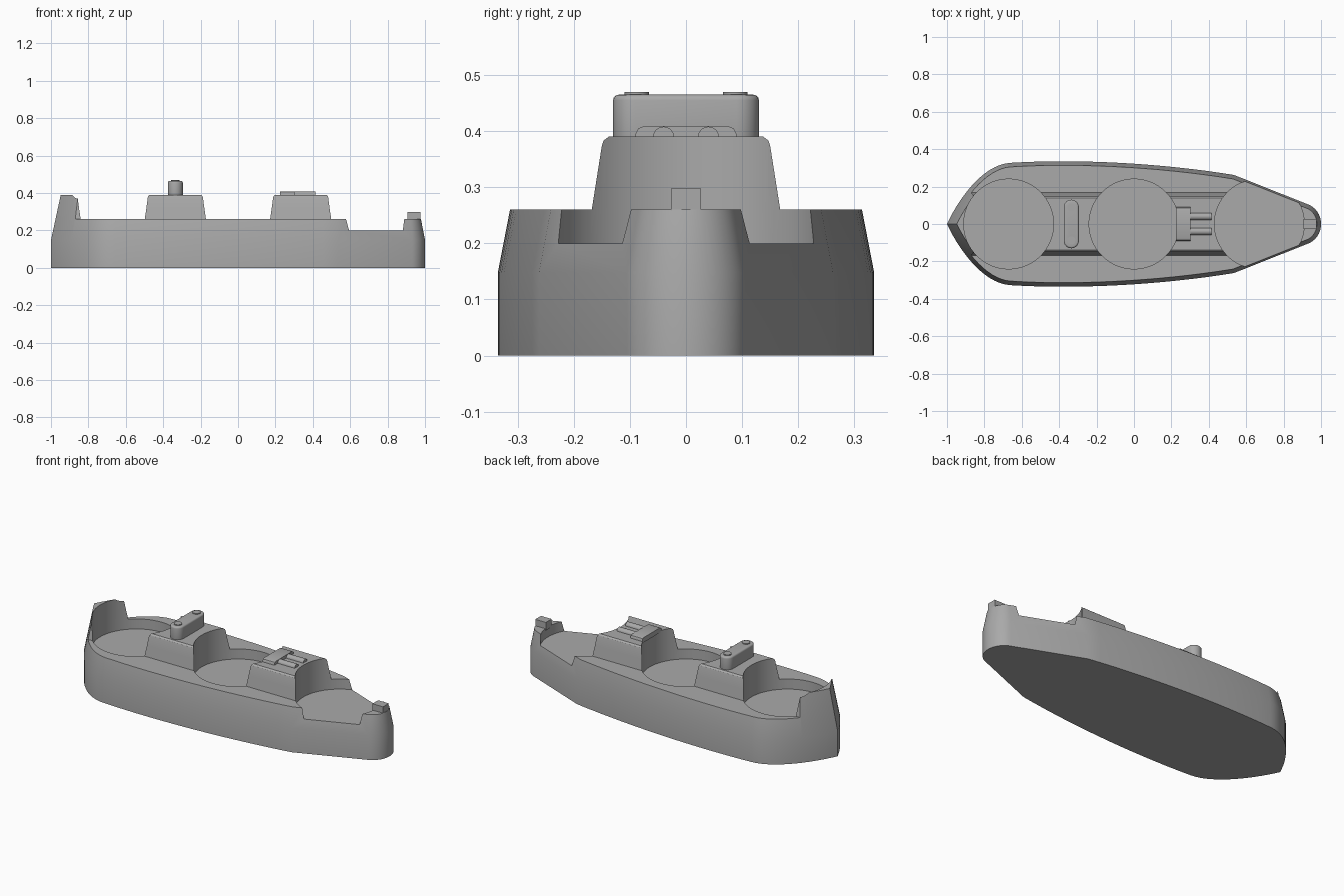
import bpy, bmesh, math
from mathutils import Vector
from mathutils.geometry import interpolate_bezier

cube = bpy.data.objects.get("Cube")
if cube:
    bpy.data.objects.remove(cube, do_unlink=True)

grey = bpy.data.materials.new("warship grey")
grey.use_nodes = True
colour = (0.4, 0.4, 0.4, 1)
grey.diffuse_color = colour
grey.node_tree.nodes["Principled BSDF"].inputs["Base Color"].default_value = colour


def make(name, bm):
    bmesh.ops.recalc_face_normals(bm, faces=bm.faces)
    mesh = bpy.data.meshes.new(name)
    bm.to_mesh(mesh)
    bm.free()
    mesh.materials.append(grey)
    ob = bpy.data.objects.new(name, mesh)
    bpy.context.collection.objects.link(ob)
    return ob


def loft(name, rings):
    """Closed solid through rings of equal point count."""
    bm = bmesh.new()
    loops = [[bm.verts.new(p) for p in ring] for ring in rings]
    for a, b in zip(loops, loops[1:]):
        for i in range(len(a)):
            j = (i + 1) % len(a)
            bm.faces.new((a[i], a[j], b[j], b[i]))
    bm.faces.new(loops[0])
    bm.faces.new(loops[-1])
    return make(name, bm)


def box(name, x0, x1, y0, y1, z0, z1):
    ring = [(x0, y0), (x1, y0), (x1, y1), (x0, y1)]
    return loft(name, [[(x, y, z) for x, y in ring] for z in (z0, z1)])


def cylinder(name, x, y, r, z0, z1, n=96):
    ring = [(x + r * math.cos(t * math.tau / n), y + r * math.sin(t * math.tau / n)) for t in range(n)]
    return loft(name, [[(a, b, z) for a, b in ring] for z in (z0, z1)])


def activate(ob):
    bpy.ops.object.select_all(action='DESELECT')
    ob.select_set(True)
    bpy.context.view_layer.objects.active = ob


def boolean(ob, cutter, operation):
    activate(ob)
    mod = ob.modifiers.new("cut", 'BOOLEAN')
    mod.operation, mod.object, mod.solver = operation, cutter, 'EXACT'
    bpy.ops.object.modifier_apply(modifier=mod.name)
    bpy.data.objects.remove(cutter, do_unlink=True)


def smooth(ob, degrees=28):
    activate(ob)
    bpy.ops.object.shade_smooth_by_angle(angle=math.radians(degrees))


def bevel(ob, width, segments=4):
    activate(ob)
    mod = ob.modifiers.new("round", 'BEVEL')
    mod.width, mod.segments, mod.limit_method = width, segments, 'ANGLE'
    mod.angle_limit = math.radians(40)
    bpy.ops.object.modifier_apply(modifier=mod.name)


def inset(ring, d):
    """Move a closed counter-clockwise outline inwards by d."""
    out = []
    for i, p in enumerate(ring):
        e0 = (p - ring[i - 1]).normalized()
        e1 = (ring[(i + 1) % len(ring)] - p).normalized()
        n0, n1 = Vector((-e0.y, e0.x)), Vector((-e1.y, e1.x))
        m = (n0 + n1).normalized()
        out.append(p + m * d / m.dot(n0))
    return out


# Hull outline: bow arc, long sides, curved stern
def curve(a, b, c, d, n):
    return interpolate_bezier(Vector(a), Vector(b), Vector(c), Vector(d), n)


half = curve((1, 0), (1, .05), (.97, .09), (.93, .105), 12)
half += curve((.535, .262), (.15, .325), (-.3, .35), (-.66, .327), 16)
half += curve((-.66, .327), (-.8, .32), (-.93, .15), (-1, 0), 16)[1:]
half = [Vector((p[0], p[1])) for p in half]
outline = half + [Vector((p.x, -p.y)) for p in half[-2:0:-1]]

# Hull solid with sides leaning in above the waterline band
levels = [(0, 0), (.148, 0), (.45, .0585)]
hull = loft("hull", [[(p.x, p.y, z) for p in inset(outline, d)] for z, d in levels])

# Deck height and raised central superstructure
side = [(.5, -.1), (.5, .26), (.168, .26), (.15, .374), (.147, .383), (.138, .39)]
profile = side + [(-y, z) for y, z in reversed(side)]
boolean(hull, loft("deck_cutter", [[(x, y, z) for y, z in profile] for x in (-1.2, 1.2)]), 'INTERSECT')
boolean(hull, box("bow_cutter", .67, 1.2, -.5, .5, .26, .6), 'DIFFERENCE')

# Three round wells
for x in (-.67, 0, .67):
    boolean(hull, cylinder("well_cutter", x, 0, .24, .2, .6), 'DIFFERENCE')
smooth(hull)

# Bridge: a rounded-end block with two discs on top
r, reach, n = .04, .09, 12
ends = []
for k, base in ((1, 0), (-1, math.pi)):
    for i in range(n + 1):
        t = base + math.pi * i / n
        ends.append((-.335 + r * math.cos(t), k * reach + r * math.sin(t)))
bridge = loft("bridge", [[(x, y, z) for x, y in ends] for z in (.38, .465)])
bevel(bridge, .01)
smooth(bridge, 35)
for label, y in (("left", .088), ("right", -.088)):
    smooth(cylinder("bridge_disc_" + label, -.335, y, .022, .46, .47, 32))

# Gun housing with rounded upper corners, and two barrels
gun = [(-.09, .38), (.09, .38), (.09, .395), (.085, .405), (.074, .409)]
gun += [(-y, z) for y, z in reversed(gun[2:])]
housing = loft("gun_housing", [[(x, y, z) for y, z in gun] for x in (.225, .303)])
smooth(housing, 35)
for label, y in (("left", .04), ("right", -.04)):
    arc = [(y + .019 * math.cos(math.tau * i / 24), .389 + .019 * math.sin(math.tau * i / 24)) for i in range(24)]
    smooth(loft("gun_barrel_" + label, [[(x, b, c) for b, c in arc] for x in (.295, .415)]))

# Small bollard on the bow
box("bow_bollard", .905, .975, -.027, .027, .25, .298)
